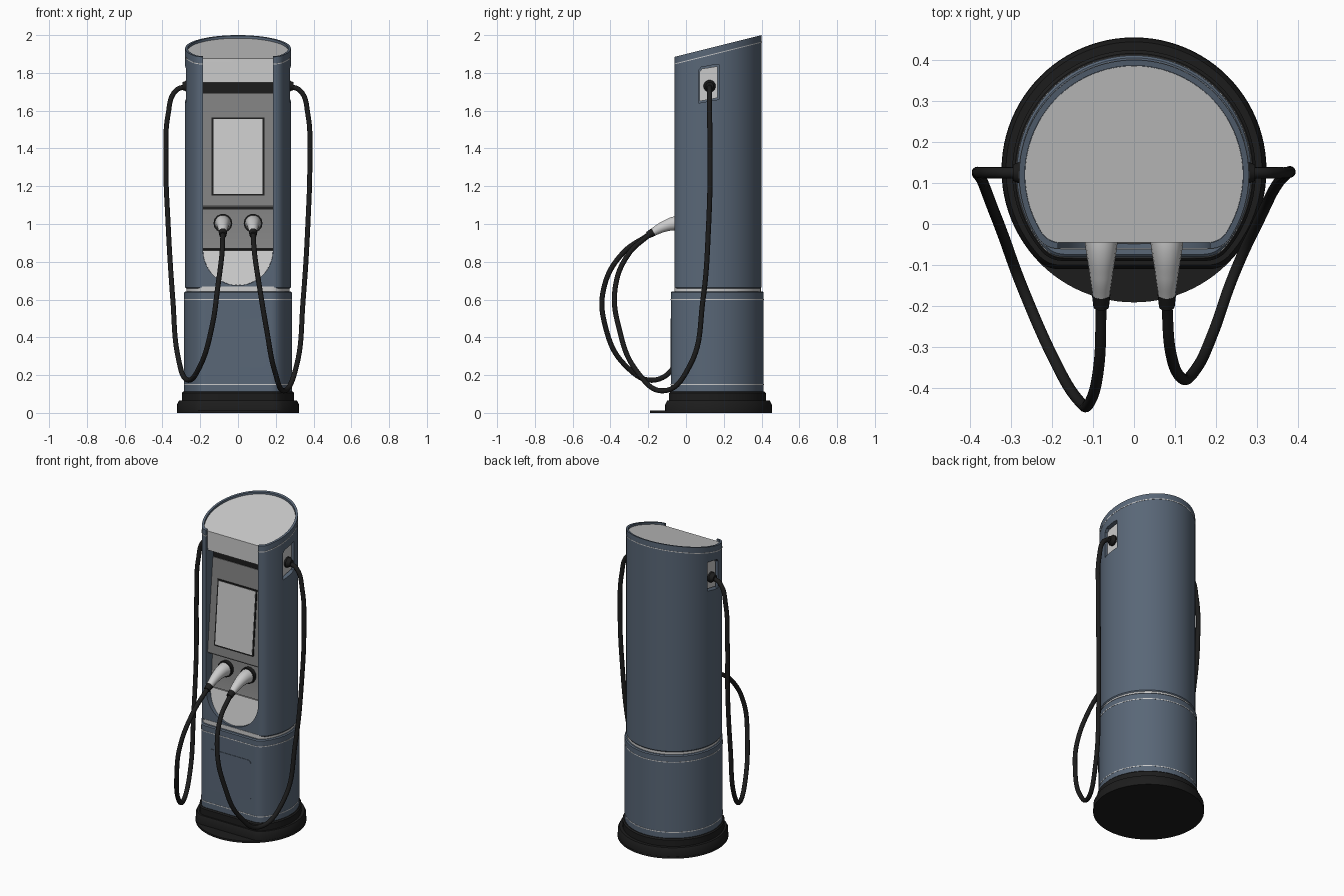
import bpy, bmesh
from math import sin, cos, asin, sqrt, pi
from mathutils import Vector

if "Cube" in bpy.data.objects:
    bpy.data.objects.remove(bpy.data.objects["Cube"])


def mat(name, c):
    m = bpy.data.materials.new(name)
    m.diffuse_color = (*c, 1)
    m.use_nodes = True
    m.node_tree.nodes["Principled BSDF"].inputs["Base Color"].default_value = m.diffuse_color
    return m


BLUE = mat("slate_blue", (0.10, 0.135, 0.185))
BLACK = mat("rubber_black", (0.012, 0.012, 0.012))
LIGHT = mat("light_grey", (0.55, 0.55, 0.55))
MID = mat("mid_grey", (0.22, 0.22, 0.22))
SLOPE = 0.25


def loft(name, rings, m):
    """Skin a stack of equal-length point rings and cap both ends."""
    bm = bmesh.new()
    vs = [[bm.verts.new(p) for p in r] for r in rings]
    n = len(rings[0])
    for a, b in zip(vs, vs[1:]):
        for i in range(n):
            bm.faces.new((a[i], a[(i + 1) % n], b[(i + 1) % n], b[i]))
    bm.faces.new(vs[0])
    bm.faces.new(vs[-1])
    bmesh.ops.recalc_face_normals(bm, faces=bm.faces)
    me = bpy.data.meshes.new(name)
    bm.to_mesh(me)
    bm.free()
    me.materials.append(m)
    ob = bpy.data.objects.new(name, me)
    bpy.context.collection.objects.link(ob)
    return ob


def dring(r, cy, front, z, slope=0, c=0.03):
    """Circle cut flat at the front, with filleted corners."""
    half = sqrt(r * r - (cy - front) ** 2)
    a0 = asin((front - cy) / r) + c / r
    pts = []
    for i in range(81):
        a = a0 + (pi - 2 * a0) * i / 80
        pts.append((r * cos(a), cy + r * sin(a)))
    fil = []
    p0, p1, p2 = Vector(pts[-1]), Vector((-half, front)), Vector((-half + c, front))
    for i in range(1, 7):
        t = i / 6
        fil.append(tuple(p0 * (1 - t) ** 2 + p1 * 2 * t * (1 - t) + p2 * t * t))
    pts += fil + [(-x, y) for x, y in reversed(fil)]
    return [(x, y, z + slope * (y + 0.06)) for x, y in pts]


def circle(r, cy, z):
    return [(r * cos(2 * pi * i / 96), cy + r * sin(2 * pi * i / 96), z) for i in range(96)]


def prism_x(name, yz, x0, x1, m):
    return loft(name, [[(x, y, z) for y, z in yz] for x in (x0, x1)], m)


def box(name, x0, x1, y0, y1, z0, z1, m):
    return prism_x(name, [(y0, z0), (y1, z0), (y1, z1), (y0, z1)], x0, x1, m)


def u_shape(w, top):
    """x,z outline with a half-round bottom."""
    arc = [(w * cos(pi + pi * i / 32), 0.86 + w * sin(pi + pi * i / 32)) for i in range(33)]
    return arc + [(w, top), (-w, top)]


def cut(ob, cutters):
    bpy.context.view_layer.objects.active = ob
    for c in cutters:
        md = ob.modifiers.new("cut", 'BOOLEAN')
        md.object = c
        md.solver = 'EXACT'
        bpy.ops.object.modifier_apply(modifier=md.name)


def tube(name, pts, depth, m, radii=None):
    cu = bpy.data.curves.new(name, 'CURVE')
    cu.dimensions = '3D'
    cu.bevel_depth = depth
    cu.bevel_resolution = 5
    cu.resolution_u = 10
    cu.use_fill_caps = True
    sp = cu.splines.new('BEZIER')
    sp.bezier_points.add(len(pts) - 1)
    for i, (bp, p) in enumerate(zip(sp.bezier_points, pts)):
        bp.co = p
        bp.handle_left_type = bp.handle_right_type = 'AUTO'
        bp.radius = radii[i] if radii else 1
    cu.materials.append(m)
    ob = bpy.data.objects.new(name, cu)
    bpy.context.collection.objects.link(ob)


def disc_x(name, prof, y, z, s, m):
    """Lathe about the x axis from (x, radius) pairs."""
    loft(name, [[(s * x, y + r * cos(pi * i / 16), z + r * sin(pi * i / 16)) for i in range(32)]
                for x, r in prof], m)


# Base plate and plinth
loft("floor_plate", [circle(.323, .132, 0), circle(.323, .132, .012)], BLACK)
loft("base_plinth", [dring(.322, .132, -.11, .012), dring(.322, .132, -.11, .045),
                     dring(.312, .132, -.10, .065)], BLACK)
loft("base_collar", [dring(.297, .127, -.09, .06), dring(.297, .127, -.09, .105),
                     dring(.29, .126, -.083, .112)], BLACK)

# Lower body with trim rings and neck
loft("lower_body", [dring(.286, .125, -.08, .11), dring(.286, .125, -.08, .637),
                    dring(.28, .125, -.074, .643)], BLUE)
for nm, z in (("lower_trim", .147), ("middle_trim", .598)):
    loft(nm, [dring(.2872, .125, -.0812, z), dring(.2872, .125, -.0812, z + .005)], LIGHT)
loft("neck", [dring(.274, .122, -.062, .64), dring(.274, .122, -.062, .668)], LIGHT)

# Service hatch on the lower front: rounded square
hatch = [(sx * .125 + .025 * cos(a + k * pi / 12), .37 + sz * .105 + .025 * sin(a + k * pi / 12))
         for sx, sz, a in ((1, 1, 0), (-1, 1, pi / 2), (-1, -1, pi), (1, -1, 1.5 * pi))
         for k in range(7)]
loft("service_hatch", [[(x, y, z) for x, z in hatch] for y in (-.07, -.083)], BLUE)

# Upper body shell with slanted top
body = loft("upper_body", [dring(.275, .12, -.055, .658), dring(.28, .12, -.06, .665),
                           dring(.28, .12, -.06, 1.885, SLOPE)], BLUE)
trim = loft("top_trim", [dring(.2812, .12, -.0612, 1.845, SLOPE),
                         dring(.2812, .12, -.0612, 1.850, SLOPE)], LIGHT)
notch = loft("notch_cutter", [[(x, y, z) for x, z in u_shape(.185, 2.2)] for y in (-.3, .04)], BLUE)
top = loft("top_cutter", [dring(.266, .12, -.046, 1.865, SLOPE), dring(.266, .12, -.046, 2.1, SLOPE)], BLUE)
sides = []
for s in (1, -1):
    sides.append(prism_x("pocket_cutter", [(.065, 1.64), (.175, 1.66), (.175, 1.845), (.15, 1.843),
                                           (.08, 1.83), (.065, 1.81)], s * .24, s * .35, BLUE))
cut(body, [notch, top] + sides)
cut(trim, [notch])
for c in [notch, top] + sides:
    bpy.data.objects.remove(c)
loft("top_lid", [dring(.2655, .12, -.0455, 1.855, SLOPE), dring(.2655, .12, -.0455, 1.872, SLOPE)], LIGHT)

# Console parts inside the front recess
W = .1845
box("header_panel", -W, W, -.044, .05, 1.765, 1.865, LIGHT)
box("header_lip", -W, W, -.040, .05, 1.75, 1.764, LIGHT)
box("header_shadow_gap", -W, W, .012, .05, 1.68, 1.75, BLACK)
prism_x("display_panel", [(.05, 1.69), (.008, 1.69), (.002, 1.625), (-.045, 1.1), (-.04, 1.09), (.05, 1.075)],
        -W, W, MID)
prism_x("socket_panel", [(.05, 1.08), (.005, 1.08), (-.005, .94), (-.022, .87), (.05, .865)], -W, W, MID)
box("panel_seam", -W, W, .01, .05, .855, .87, BLACK)
loft("lower_panel", [[(x, -.012 - (.857 - z) * .2 + dy, z) for x, z in u_shape(W, .857)]
                     for dy in (0, .07)], LIGHT)


# Tilted screen and bezel lying on the display face
def on_display(name, w, z0, z1, out, m):
    def y(z):
        return .002 - (1.625 - z) * .047 / .525
    prism_x(name, [(y(z0) - out, z0), (y(z0) + .01, z0), (y(z1) + .01, z1), (y(z1) - out, z1)], -w, w, m)


on_display("screen_bezel", .14, 1.15, 1.565, .004, BLACK)
on_display("screen", .131, 1.16, 1.556, .006, LIGHT)

# Charging cables, from side outlet down and round to the front plugs
right = [(.27, .125, 1.73), (.33, .125, 1.705), (.37, .125, 1.58), (.38, .128, 1.35), (.37, .12, 1.0),
         (.345, .09, .6), (.31, .02, .25), (.245, -.12, .117), (.195, -.26, .22), (.15, -.355, .45),
         (.115, -.375, .66), (.088, -.305, .84), (.08, -.19, .948)]
left = [(-.27, .125, 1.73), (-.33, .125, 1.705), (-.37, .125, 1.58), (-.382, .125, 1.35), (-.37, .105, 1.0),
        (-.345, .04, .6), (-.318, -.03, .3), (-.27, -.16, .175), (-.2, -.32, .25), (-.135, -.43, .47),
        (-.108, -.435, .66), (-.085, -.34, .84), (-.08, -.19, .948)]
for s, side, path in ((1, "right", right), (-1, "left", left)):
    tube(side + "_cable", path, .0135, BLACK)
    # Front plug: socket ring, handle and strain relief
    x = s * .08
    tube(side + "_socket_ring", [(x, .01, 1.004), (x, -.022, 1.004)], .05, BLACK)
    tube(side + "_plug_handle", [(x, -.015, 1.004), (x, -.06, 1.003), (x, -.12, .985), (x, -.178, .955)],
         .01, LIGHT, [4.4, 3.8, 2.9, 2.1])
    tube(side + "_strain_relief", [(x, -.172, .958), (x, -.202, .941)], .0225, BLACK, [1, .85])
    # Side outlet
    prism_x(side + "_outlet_plate", [(.072, 1.65), (.168, 1.668), (.168, 1.835), (.085, 1.822), (.072, 1.805)],
            s * .235, s * .262, LIGHT)
    disc_x(side + "_outlet_grommet", [(.255, .032), (.272, .032), (.28, .026), (.295, .02)], .125, 1.73, s, BLACK)

# Smooth shading with sharp edges kept
bpy.ops.object.select_all(action='DESELECT')
for ob in bpy.context.scene.objects:
    if ob.type == 'MESH':
        ob.select_set(True)
        bpy.context.view_layer.objects.active = ob
bpy.ops.object.shade_smooth_by_angle(angle=0.5)
